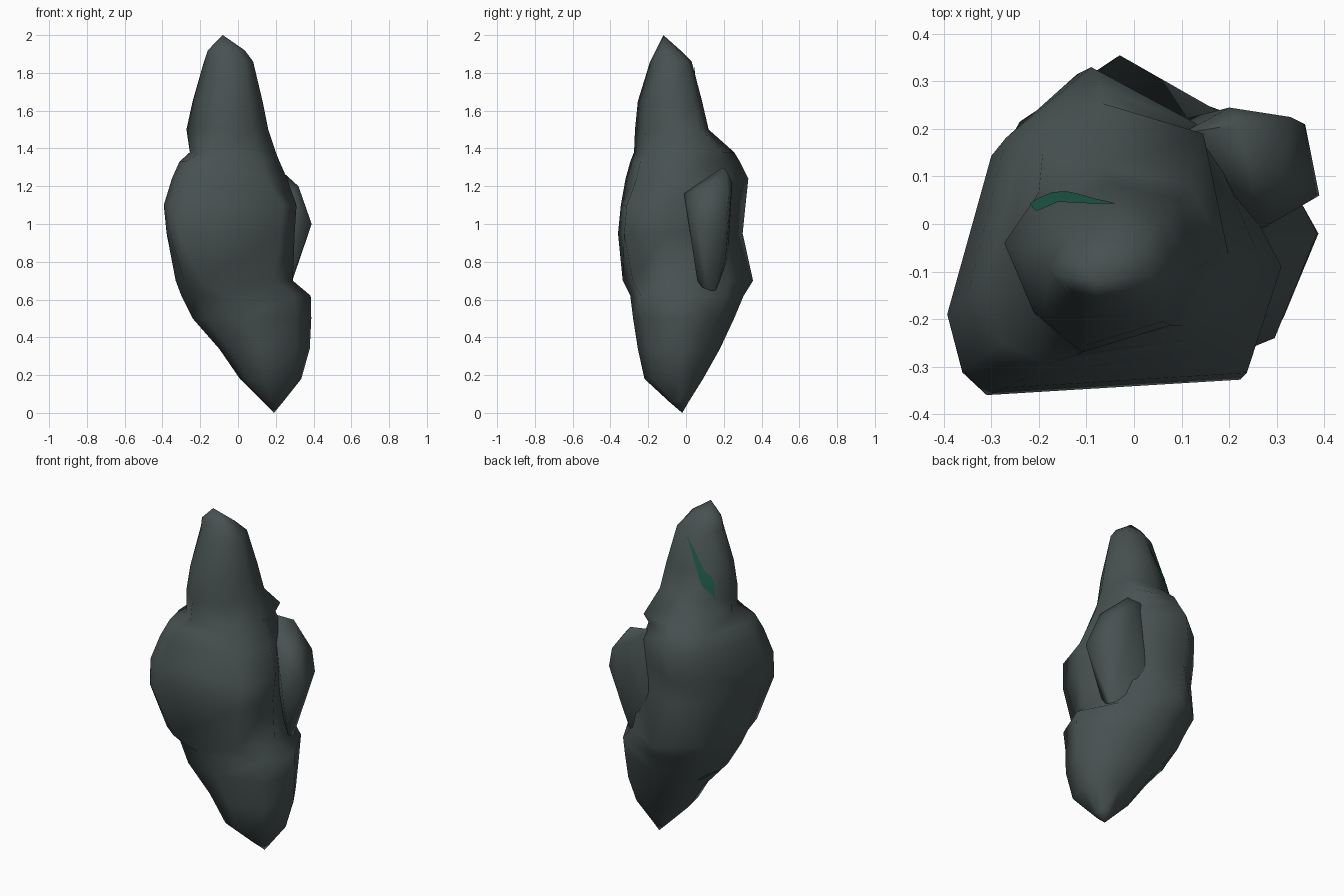
import bpy, bmesh
from mathutils import Vector
from mathutils.bvhtree import BVHTree

if "Cube" in bpy.data.objects:
    bpy.data.objects.remove(bpy.data.objects["Cube"])


def material(name, rgb):
    m = bpy.data.materials.new(name)
    m.diffuse_color = (*rgb, 1)
    m.use_nodes = True
    m.node_tree.nodes["Principled BSDF"].inputs["Base Color"].default_value = m.diffuse_color
    return m


slate = material("slate grey", (0.064, 0.083, 0.083))
moss = material("dark green", (0.012, 0.095, 0.06))


def finish(bm, name, mat, angle=0.75):
    bmesh.ops.recalc_face_normals(bm, faces=bm.faces)
    me = bpy.data.meshes.new(name)
    bm.to_mesh(me)
    bm.free()
    me.materials.append(mat)
    ob = bpy.data.objects.new(name, me)
    bpy.context.collection.objects.link(ob)
    bpy.context.view_layer.objects.active = ob
    ob.select_set(True)
    bpy.ops.object.shade_smooth_by_angle(angle=angle)
    ob.select_set(False)
    return ob


# Main rock: z, x min, x max, y min, y max, then y of left / right and x of front / back extremes
SECTIONS = [
    (0.06, 0.13, 0.24, -0.09, 0.015, -0.03, -0.03, 0.18, 0.19),
    (0.18, 0.01, 0.335, -0.22, 0.09, -0.04, -0.03, 0.14, 0.18),
    (0.34, -0.10, 0.38, -0.255, 0.18, -0.02, -0.02, 0.12, 0.10),
    (0.50, -0.24, 0.388, -0.28, 0.255, -0.05, -0.02, 0.05, 0.03),
    (0.62, -0.30, 0.385, -0.295, 0.305, -0.09, -0.02, -0.06, 0.0),
    (0.70, -0.33, 0.29, -0.335, 0.355, -0.11, -0.07, -0.19, -0.03),
    (0.95, -0.378, 0.30, -0.36, 0.30, -0.17, -0.10, -0.31, -0.10),
    (1.10, -0.393, 0.31, -0.345, 0.315, -0.19, -0.09, -0.27, -0.12),
    (1.24, -0.35, 0.26, -0.32, 0.33, -0.15, -0.06, -0.22, -0.09),
    (1.33, -0.31, 0.22, -0.295, 0.285, -0.11, -0.06, -0.18, -0.07),
    (1.38, -0.255, 0.20, -0.275, 0.255, -0.06, -0.07, -0.12, -0.07),
    (1.50, -0.273, 0.16, -0.27, 0.12, -0.04, -0.08, -0.11, -0.06),
    (1.65, -0.24, 0.13, -0.255, 0.085, -0.06, -0.09, -0.10, -0.05),
    (1.86, -0.18, 0.08, -0.19, 0.03, -0.09, -0.10, -0.07, -0.04),
    (1.92, -0.16, 0.035, -0.16, -0.03, -0.11, -0.11, -0.08, -0.07),
]


# How square each corner is (back right, back left, front left, front right), by height
def corners(z):
    if z > 1.35:
        return 0.6, 0.32, 0.25, 0.4
    if z > 1.2:
        return 0.35, 0.38, 0.5, 0.55
    if z > 0.9:
        return 0.35, 0.32, 0.5, 0.75
    if z > 0.6:
        return 0.4, 0.4, 0.35, 0.6
    return 0.4, 0.42, 0.52, 0.5


def ring(row):
    z, x0, x1, y0, y1, yl, yr, xf, xb = row
    main = [Vector(p) for p in ((x1, yr, z), (xb, y1, z), (x0, yl, z), (xf, y0, z))]
    boxes = [Vector(p) for p in ((x1, y1, z), (x0, y1, z), (x0, y0, z), (x1, y0, z))]
    pts = []
    for i, k in enumerate(corners(z)):
        mid = (main[i] + main[(i + 1) % 4]) / 2
        pts += [main[i], mid.lerp(boxes[i], k)]
    return pts


bm = bmesh.new()
rings = [[bm.verts.new(p) for p in ring(r)] for r in SECTIONS]
for a, b in zip(rings, rings[1:]):
    for i in range(8):
        j = (i + 1) % 8
        bm.faces.new((a[i], a[j], b[j], b[i]))
for loop, tip in ((rings[0], (0.19, -0.02, 0)), (rings[-1], (-0.08, -0.12, 2))):
    v = bm.verts.new(tip)
    for i in range(8):
        bm.faces.new((loop[i], loop[(i + 1) % 8], v))
bmesh.ops.triangulate(bm, faces=[f for f in bm.faces if len(f.verts) > 3])
tree = BVHTree.FromBMesh(bm)
finish(bm, "main_rock", slate, 1.2)

# Smaller chunk fused to the back right side
bm = bmesh.new()
for p in [(0.22, 0.21, 1.29), (0.20, 0.245, 1.22), (0.32, 0.10, 1.20), (0.27, -0.01, 1.16),
          (0.39, 0.06, 1.0), (0.36, 0.21, 1.02), (0.33, 0.225, 1.14), (0.28, 0.06, 0.70),
          (0.25, 0.14, 0.59), (0.28, 0.21, 0.82), (0.10, 0.19, 1.30), (0.10, 0.22, 0.80)]:
    bm.verts.new(p)
hull = bmesh.ops.convex_hull(bm, input=bm.verts)
spare = set(hull["geom_interior"]) | set(hull["geom_unused"])
bmesh.ops.delete(bm, geom=[g for g in spare if isinstance(g, bmesh.types.BMVert)],
                 context='VERTS')
finish(bm, "right_chunk", slate, 1.2)


# Thin green slivers draped over the rock surface: a spine with a width that swells and tapers
def sliver(name, start, end, across, width, steps=14):
    bm = bmesh.new()
    start, end, across = Vector(start), Vector(end), Vector(across).normalized()
    rows = []
    for i in range(steps + 1):
        t = i / steps
        half = width / 2 * min(t / 0.75, (1 - t) / 0.25) + 0.001
        row = []
        for s in (-1, -0.33, 0.33, 1):
            co, normal, _, _ = tree.find_nearest(start.lerp(end, t) + across * half * s)
            row.append(bm.verts.new(co + normal * 0.006))
        rows.append(row)
    for a, b in zip(rows, rows[1:]):
        for k in range(3):
            bm.faces.new((a[k], a[k + 1], b[k + 1], b[k]))
    finish(bm, name, moss)


sliver("upper_sliver", (-0.04, 0.04, 1.83), (-0.20, 0.03, 1.51), (1, 1, 0), 0.06)
sliver("lower_sliver", (-0.21, -0.02, 0.47), (-0.11, 0.08, 0.45), (0, 0, 1), 0.06)
